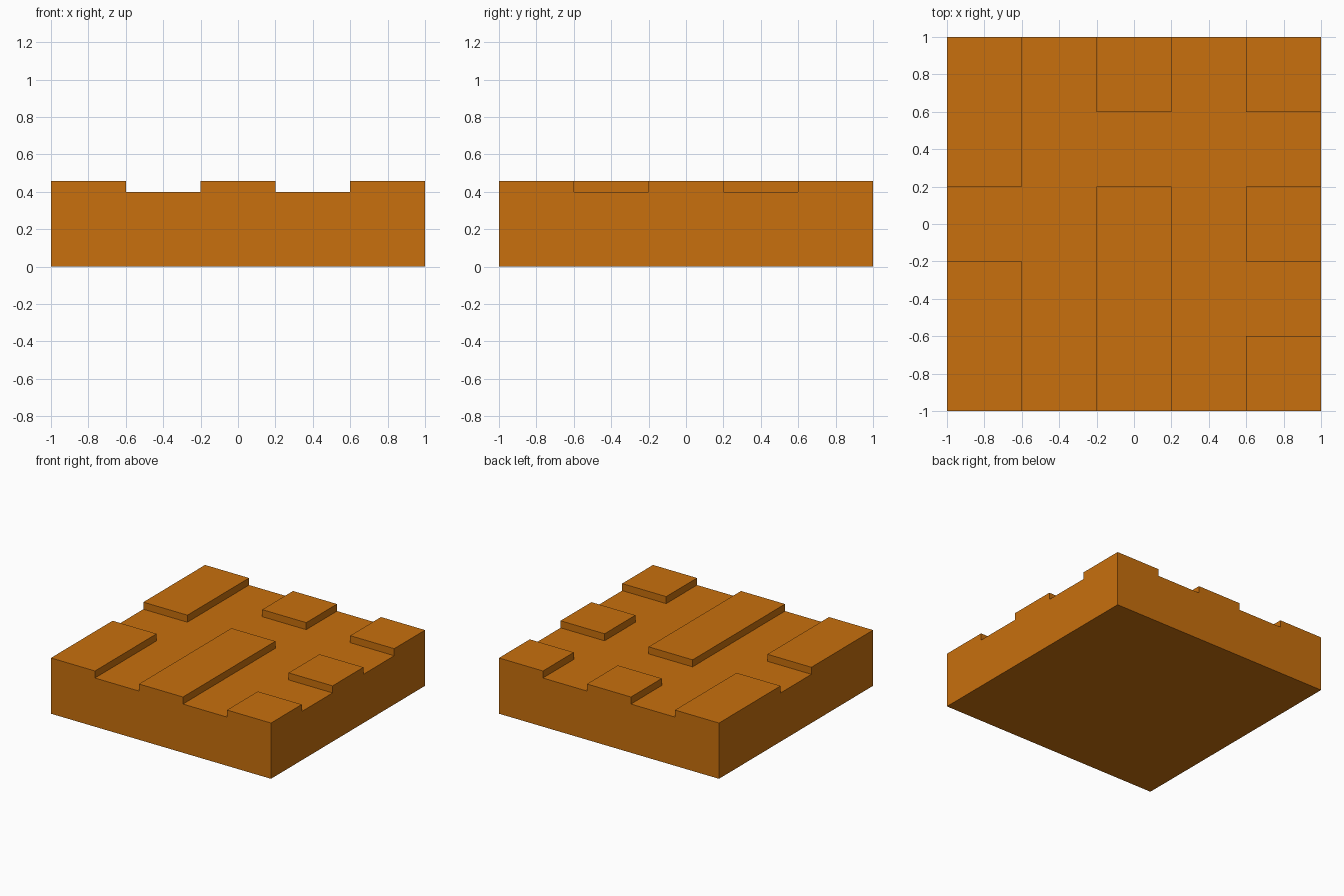
import bpy, bmesh
from mathutils import Vector

if "Cube" in bpy.data.objects:
    bpy.data.objects.remove(bpy.data.objects["Cube"])

BASE_TOP, RAISE = 0.40, 0.058

# Raised pads: x range, y range
PADS = [
    (-1.0, -0.6, 0.2, 1.0), (-1.0, -0.6, -1.0, -0.2),
    (-0.2, 0.2, 0.6, 1.0), (-0.2, 0.2, -1.0, 0.2),
    (0.6, 1.0, 0.6, 1.0), (0.6, 1.0, -0.2, 0.2), (0.6, 1.0, -1.0, -0.6),
]

bm = bmesh.new()

# Top surface as a 5 x 5 grid
bmesh.ops.create_grid(bm, x_segments=5, y_segments=5, size=1.0)
for v in bm.verts:
    v.co.z = BASE_TOP

# Outer walls and underside
rim = [e for e in bm.edges if e.is_boundary]
walls = bmesh.ops.extrude_edge_only(bm, edges=rim)["geom"]
for v in walls:
    if isinstance(v, bmesh.types.BMVert):
        v.co.z = 0.0
bmesh.ops.holes_fill(bm, edges=[e for e in bm.edges if e.is_boundary], sides=0)
bmesh.ops.recalc_face_normals(bm, faces=bm.faces)

# Merge the cells of each pad and raise it
for x0, x1, y0, y1 in PADS:
    cells = []
    for f in bm.faces:
        c = f.calc_center_median()
        if f.normal.z > 0.9 and x0 < c.x < x1 and y0 < c.y < y1:
            cells.append(f)
    if len(cells) > 1:
        cells = bmesh.ops.dissolve_faces(bm, faces=cells)["region"]
    pad = bmesh.ops.extrude_discrete_faces(bm, faces=cells)["faces"]
    verts = list({v for f in pad for v in f.verts})
    bmesh.ops.translate(bm, verts=verts, vec=Vector((0, 0, RAISE)))

# Clean up to single flat faces
bmesh.ops.recalc_face_normals(bm, faces=bm.faces)
bmesh.ops.dissolve_limit(bm, angle_limit=0.01, verts=bm.verts, edges=bm.edges)

mesh = bpy.data.meshes.new("ground_tile")
bm.to_mesh(mesh)
bm.free()
tile = bpy.data.objects.new("ground_tile", mesh)
bpy.context.collection.objects.link(tile)

# Orange colour
mat = bpy.data.materials.new("orange")
mat.diffuse_color = (0.58, 0.16, 0.004, 1.0)
mat.use_nodes = True
mat.node_tree.nodes["Principled BSDF"].inputs["Base Color"].default_value = mat.diffuse_color
mesh.materials.append(mat)
